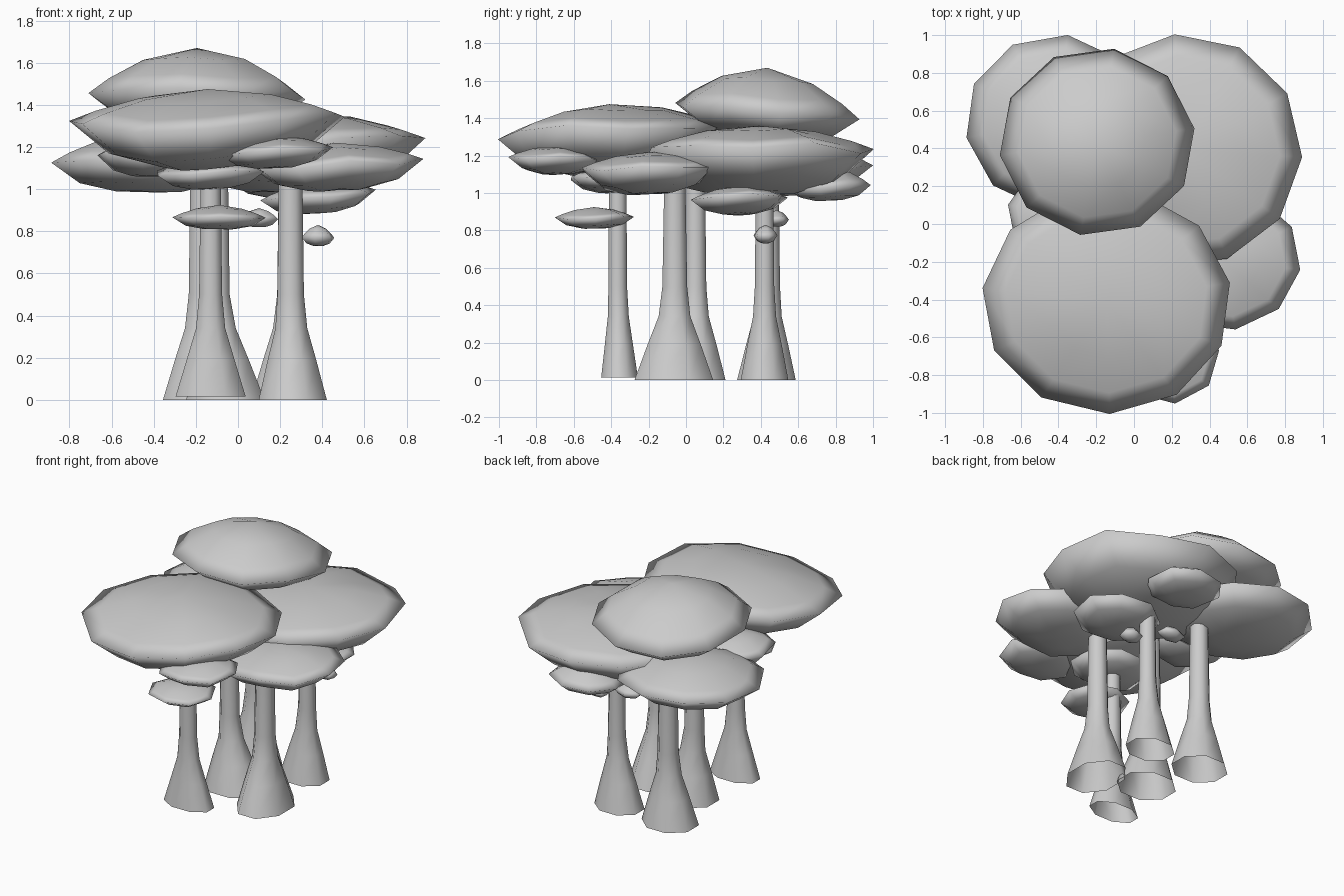
import bpy, bmesh, math, random

if "Cube" in bpy.data.objects:
    bpy.data.objects.remove(bpy.data.objects["Cube"])

random.seed(4)


def loft(name, rings, cap_low=None, cap_high=None):
    """Skin a stack of rings (low to high), optionally closed by pole points."""
    bm = bmesh.new()
    loops = [[bm.verts.new(p) for p in ring] for ring in rings]
    n = len(loops[0])
    for a, b in zip(loops, loops[1:]):
        for i in range(n):
            j = (i + 1) % n
            bm.faces.new((a[i], a[j], b[j], b[i]))
    for pole, ring in ((cap_low, loops[0]), (cap_high, loops[-1])):
        if pole:
            v = bm.verts.new(pole)
            for i in range(n):
                bm.faces.new((v, ring[i], ring[(i + 1) % n]))
    bmesh.ops.recalc_face_normals(bm, faces=bm.faces)
    for f in bm.faces:
        f.smooth = True
    me = bpy.data.meshes.new(name)
    bm.to_mesh(me)
    bm.free()
    ob = bpy.data.objects.new(name, me)
    bpy.context.collection.objects.link(ob)
    return ob


def canopy(name, x0, x1, y0, y1, low, rim, top, tilt=(0, 0), sides=10):
    """Faceted lens of foliage filling the given extents."""
    cx, cy, rx, ry = (x0 + x1) / 2, (y0 + y1) / 2, (x1 - x0) / 2, (y1 - y0) / 2
    phase = random.uniform(0, 0.6)
    wobble = [random.uniform(-0.05, 0.05) * rx for _ in range(sides)]
    profile = [(0.35, -0.96), (0.72, -0.68), (1.01, 0), (0.82, 0.32), (0.5, 0.72)]
    rings = []
    for r, h in profile:
        ring = []
        for i in range(sides):
            a = phase + math.tau * i / sides
            c, s = math.cos(a) * r, math.sin(a) * r
            z = rim + h * ((top - rim) if h > 0 else (rim - low))
            ring.append((cx + rx * c, cy + ry * s,
                         z + r * wobble[i] + tilt[0] * c + tilt[1] * s))
        rings.append(ring)
    loft(name, rings, (cx, cy, low), (cx, cy, top))


def trunk(name, x, y, rx, ry, tx, ty, base, top, rt=0.055, sides=8):
    """Flared, open-bottomed stem leaning from (x, y) to (tx, ty)."""
    rings = []
    for z, k in ((base, 1), (0.19, 0.56), (0.34, 0.19), (0.5, 0.07), (top, 0)):
        t = min(1, z / 0.5)
        ring = []
        for i in range(sides):
            a = math.tau * (i + 0.5) / sides
            ring.append((x + (tx - x) * t + math.cos(a) * (rt + (rx * 1.06 - rt) * k),
                         y + (ty - y) * t + math.sin(a) * (rt + (ry * 1.06 - rt) * k), z))
        rings.append(ring)
    loft(name, rings)


# Stems
trunk("trunk_front", -0.13, -0.355, 0.17, 0.10, -0.13, -0.365, 0.015, 1.15, 0.05)
trunk("trunk_right", 0.26, -0.065, 0.165, 0.215, 0.25, -0.06, 0, 1.12, 0.06)
trunk("trunk_middle", -0.06, 0.05, 0.19, 0.165, -0.10, 0.05, 0, 1.2)
trunk("trunk_back_left", -0.18, 0.43, 0.18, 0.16, -0.17, 0.44, 0, 1.1, 0.06)
trunk("trunk_back_right", 0.22, 0.42, 0.16, 0.13, 0.24, 0.42, 0, 1.1, 0.05)

# Large crowns
canopy("crown_top", -0.71, 0.32, -0.06, 0.93, 1.29, 1.44, 1.67, (0.01, -0.03))
canopy("crown_front", -0.80, 0.51, -1.0, 0.18, 1.1, 1.33, 1.475, (0.03, 0.03), 11)
canopy("crown_right", -0.35, 0.885, -0.22, 1.0, 0.99, 1.22, 1.36, (0.02, 0.01), 11)
canopy("crown_left", -0.89, 0.06, 0.08, 1.0, 0.985, 1.13, 1.28)
canopy("crown_front_right", 0.05, 0.88, -0.56, 0.18, 0.995, 1.13, 1.22, (0.02, 0.02))

# Smaller tufts underneath
canopy("tuft_front", -0.08, 0.45, -0.95, -0.45, 1.1, 1.18, 1.25, (0.015, 0), 8)
canopy("tuft_low_front", -0.31, 0.13, -0.70, -0.28, 0.81, 0.87, 0.925, sides=8)
canopy("tuft_middle", -0.40, 0.14, -0.63, -0.15, 1.0, 1.075, 1.14, sides=8)
canopy("tuft_low_right", 0.1, 0.66, 0.02, 0.55, 0.885, 0.97, 1.04, (0.015, 0), 8)
canopy("tuft_left", -0.67, -0.15, -0.2, 0.3, 1.06, 1.17, 1.25, sides=8)
canopy("tuft_back", -0.03, 0.48, 0.53, 0.99, 0.96, 1.04, 1.14, (0, 0.01), 8)
canopy("sprig_right", 0.30, 0.46, 0.36, 0.49, 0.73, 0.77, 0.83, sides=6)
canopy("sprig_middle", 0.0, 0.2, 0.42, 0.55, 0.82, 0.86, 0.91, sides=6)
